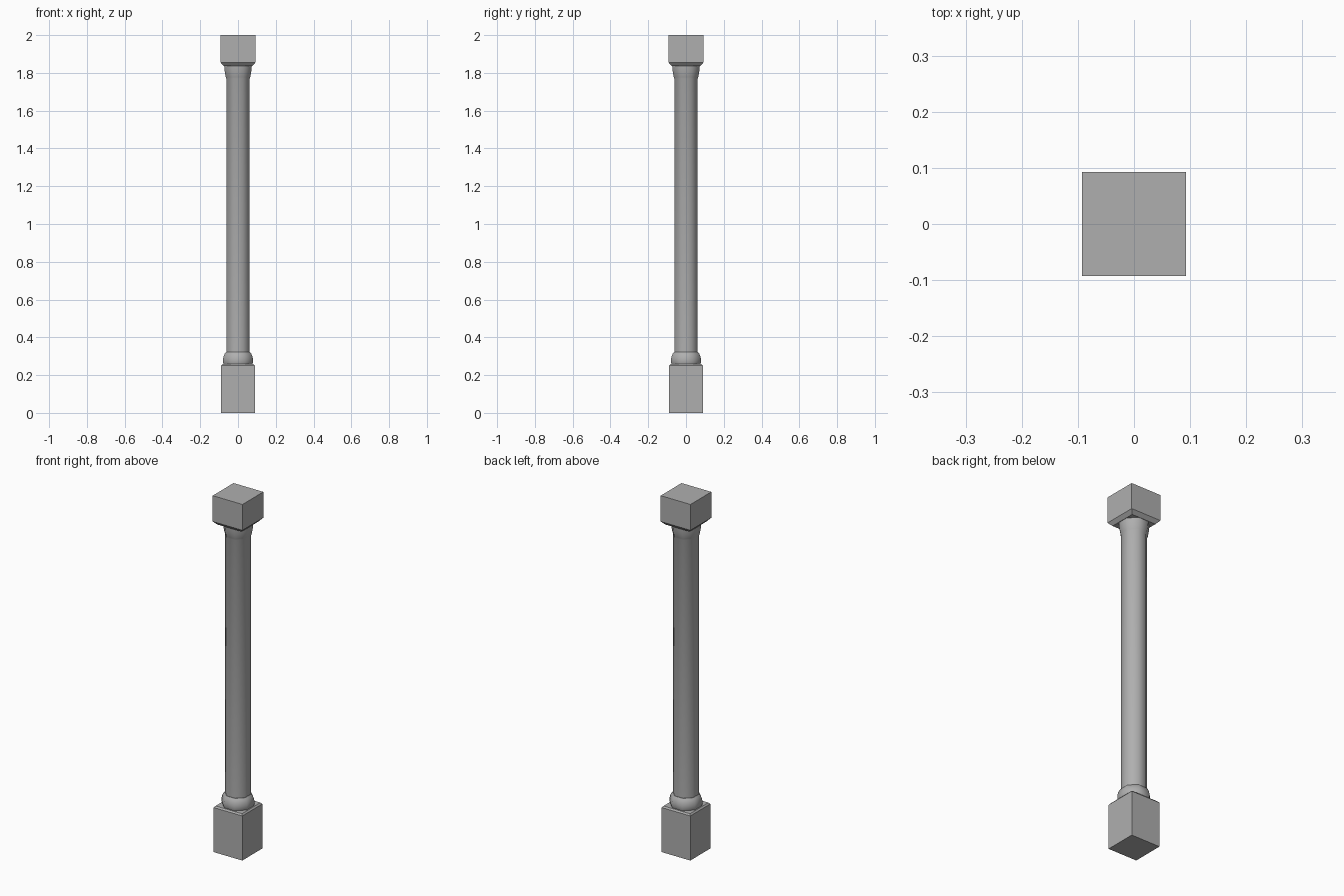
import bpy
import bmesh
import math

if "Cube" in bpy.data.objects:
    bpy.data.objects.remove(bpy.data.objects["Cube"])

# Dark grey stone
stone = bpy.data.materials.new("dark_stone")
stone.diffuse_color = (0.43, 0.43, 0.43, 1)
stone.use_nodes = True
stone.node_tree.nodes["Principled BSDF"].inputs["Base Color"].default_value = stone.diffuse_color


def loft(name, profile, sides, smooth):
    """Stack of polygon rings (half width across flats, z), flats facing the axes."""
    bm = bmesh.new()
    scale = 1 / math.cos(math.pi / sides)
    rings = []
    for r, z in profile:
        ring = []
        for i in range(sides):
            a = 2 * math.pi * (i + 0.5) / sides
            ring.append(bm.verts.new((r * scale * math.cos(a), r * scale * math.sin(a), z)))
        rings.append(ring)
    for low, high in zip(rings, rings[1:]):
        for i in range(sides):
            j = (i + 1) % sides
            bm.faces.new((low[i], low[j], high[j], high[i]))
    bm.faces.new(rings[0][::-1])
    bm.faces.new(rings[-1])
    mesh = bpy.data.meshes.new(name)
    bm.to_mesh(mesh)
    bm.free()
    mesh.materials.append(stone)
    obj = bpy.data.objects.new(name, mesh)
    bpy.context.collection.objects.link(obj)
    if smooth:
        bpy.ops.object.select_all(action='DESELECT')
        obj.select_set(True)
        bpy.context.view_layer.objects.active = obj
        bpy.ops.object.shade_smooth_by_angle(angle=math.radians(50))
    return obj


# Square plinth with a small sloped top edge
loft("plinth", [(0.089, 0), (0.089, 0.25), (0.082, 0.258)], 4, False)

# Octagonal base moulding, shaft and flared neck in one profile
loft("turned_shaft", [
    (0.076, 0.258), (0.079, 0.267), (0.079, 0.285), (0.076, 0.30),
    (0.071, 0.312), (0.064, 0.322), (0.062, 0.322),
    (0.062, 1.77), (0.065, 1.778), (0.069, 1.80), (0.072, 1.82),
    (0.073, 1.836)], 8, True)

# Square capital with a chamfered underside
loft("capital", [(0.075, 1.836), (0.0925, 1.855), (0.0925, 2.0)], 4, False)
